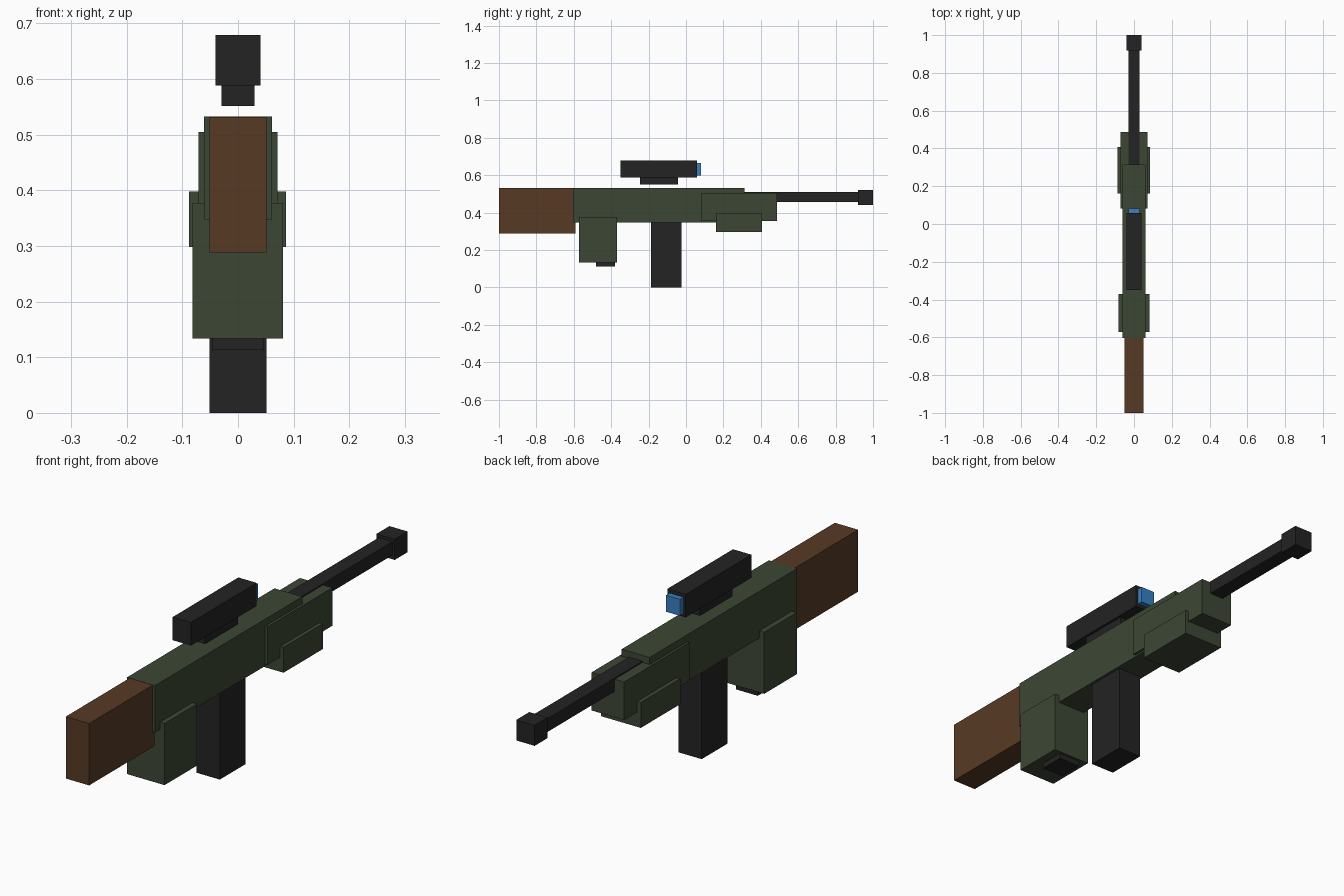
import bpy

if "Cube" in bpy.data.objects:
    bpy.data.objects.remove(bpy.data.objects["Cube"])


def material(name, rgb):
    m = bpy.data.materials.new(name)
    m.diffuse_color = (*rgb, 1)
    m.use_nodes = True
    m.node_tree.nodes["Principled BSDF"].inputs["Base Color"].default_value = m.diffuse_color
    return m


GREEN = material("olive_green", (0.046, 0.062, 0.035))
BLACK = material("black", (0.017, 0.017, 0.017))
BROWN = material("wood_brown", (0.095, 0.042, 0.018))
BLUE = material("lens_blue", (0.04, 0.22, 0.55))


def box(name, x, y, z, mat):
    """Box from (min, max) extents on each axis."""
    spans = (x, y, z)
    bpy.ops.mesh.primitive_cube_add(size=1, location=[(a + b) / 2 for a, b in spans])
    ob = bpy.context.object
    ob.name = name
    ob.scale = [b - a for a, b in spans]
    bpy.ops.object.transform_apply(location=False, rotation=False, scale=True)
    ob.data.materials.append(mat)
    return ob


def sym(w):
    return (-w, w)


# Body
box("stock", sym(0.051), (-1.0, -0.592), (0.288, 0.532), BROWN)
box("receiver", sym(0.061), (-0.604, 0.314), (0.348, 0.533), GREEN)
box("handguard", sym(0.071), (0.081, 0.487), (0.355, 0.505), GREEN)
box("foregrip", (-0.088, 0.086), (0.161, 0.407), (0.298, 0.398), GREEN)

# Rear grip and magazine
box("rear_grip", (-0.082, 0.081), (-0.573, -0.37), (0.134, 0.377), GREEN)
box("grip_cap", sym(0.047), (-0.48, -0.38), (0.113, 0.15), BLACK)
box("magazine", sym(0.051), (-0.186, -0.025), (0.0, 0.36), BLACK)

# Barrel
box("barrel", sym(0.03), (0.3, 0.93), (0.457, 0.51), BLACK)
box("muzzle", sym(0.04), (0.919, 1.0), (0.441, 0.522), BLACK)

# Scope
box("scope_body", sym(0.04), (-0.35, 0.059), (0.588, 0.679), BLACK)
box("scope_mount", sym(0.03), (-0.247, -0.044), (0.552, 0.6), BLACK)
box("scope_lens", sym(0.03), (0.05, 0.081), (0.6, 0.665), BLUE)
